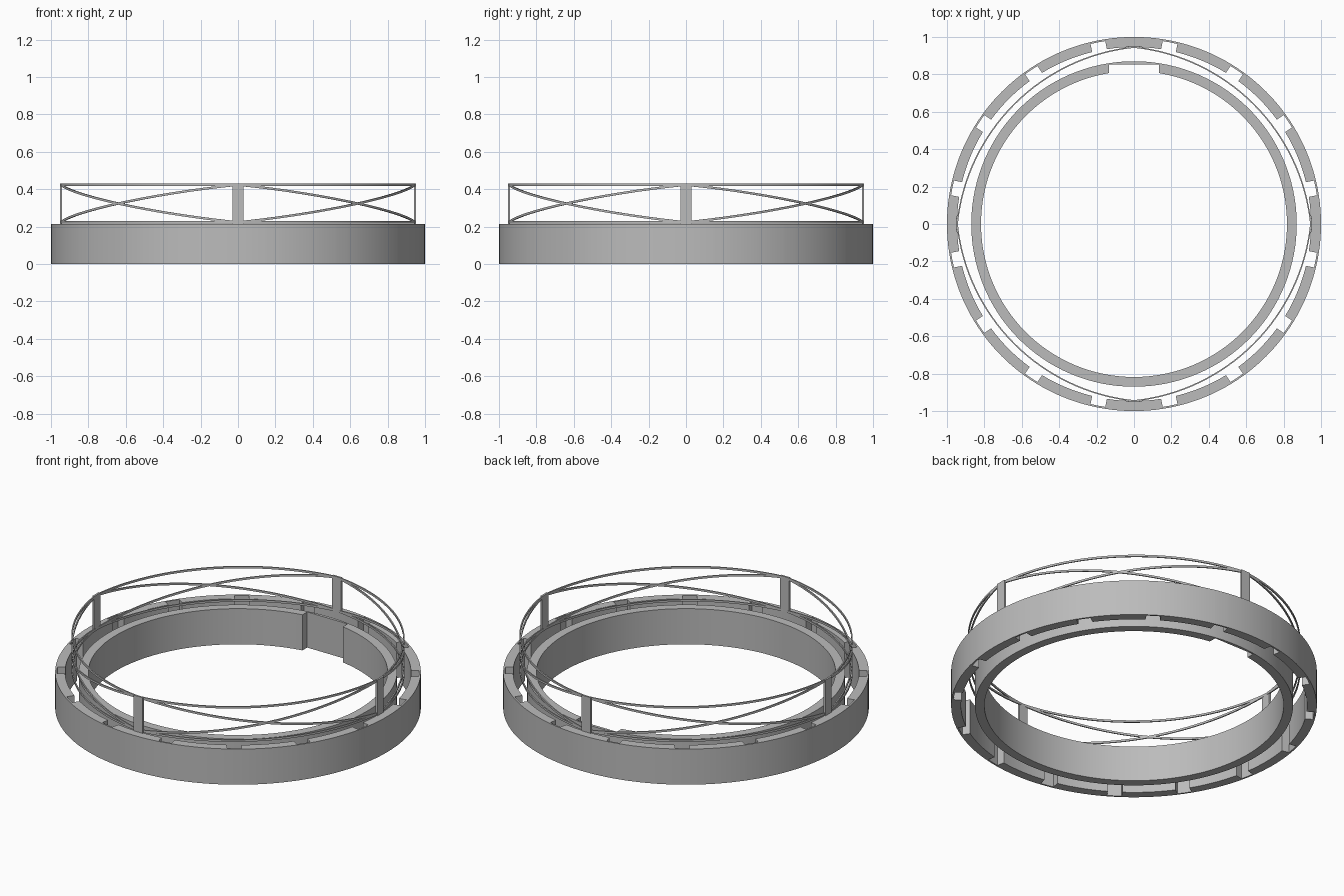
import bpy, bmesh
from math import sin, cos, asin, atan, pi, radians, sqrt
from mathutils import Vector, Matrix

cube = bpy.data.objects.get("Cube")
if cube:
    bpy.data.objects.remove(cube)

grey = bpy.data.materials.new("plain grey")
grey.use_nodes = True
grey.diffuse_color = (0.5, 0.5, 0.5, 1)
grey.node_tree.nodes["Principled BSDF"].inputs["Base Color"].default_value = (0.5, 0.5, 0.5, 1)


def finish(name, bm):
    bmesh.ops.recalc_face_normals(bm, faces=bm.faces)
    mesh = bpy.data.meshes.new(name)
    bm.to_mesh(mesh)
    bm.free()
    mesh.materials.append(grey)
    obj = bpy.data.objects.new(name, mesh)
    bpy.context.collection.objects.link(obj)
    bpy.ops.object.select_all(action='DESELECT')
    obj.select_set(True)
    bpy.context.view_layer.objects.active = obj
    bpy.ops.object.shade_smooth_by_angle(angle=radians(30))
    return obj


def band(bm, sections, closed):
    """Sweep a rectangular section: each entry is (angle, r_in, r_out, z_low, z_high)."""
    loops = []
    for a, r0, r1, z0, z1 in sections:
        loops.append([bm.verts.new((r * cos(a), r * sin(a), z))
                      for r, z in ((r0, z0), (r1, z0), (r1, z1), (r0, z1))])
    pairs = list(zip(loops, loops[1:]))
    if closed:
        pairs.append((loops[-1], loops[0]))
    else:
        bm.faces.new(loops[0])
        bm.faces.new(loops[-1])
    for p, q in pairs:
        for i in range(4):
            j = (i + 1) % 4
            bm.faces.new((p[i], p[j], q[j], q[i]))


H = 0.215          # height of both base rings

# Outer base ring: thin wall with sixteen inner notches
WALL, BLOCK, HALF = 0.99, 0.946, 0.04
step = pi / 8
sections = []
for k in range(16):
    c = (k + 0.5) * step
    w, b = asin(HALF / WALL), asin(HALF / BLOCK)
    for a in (-w, 0, w):
        sections.append((c + a, WALL, 1, 0, H))
    for i in range(9):
        sections.append((c + b + (step - 2 * b) * i / 8, BLOCK, 1, 0, H))
bm = bmesh.new()
band(bm, sections, True)
finish("outer_ring", bm)

# Inner base ring with one flat recess at the back
IN, OUT, FLAT, HALF_FLAT = 0.818, 0.87, 0.852, 0.135
edge_in, edge_flat = asin(HALF_FLAT / IN), atan(HALF_FLAT / FLAT)
sections = []
for i in range(9):
    d = edge_flat * (i / 4 - 1)
    sections.append((pi / 2 + d, FLAT / cos(d), OUT, 0, H))
for i in range(121):
    a = pi / 2 + edge_in + (2 * pi - 2 * edge_in) * i / 120
    sections.append((a, IN, OUT, 0, H))
bm = bmesh.new()
band(bm, sections, True)
finish("inner_ring", bm)

# Upper frame: four flattened arcs between posts
POST_R, OFFSET, ARC_R = 0.945, 0.11, 1.061
LOW, HIGH, BAR, THICK = 0.217, 0.43, 0.012, 0.007


def plan_radius(a):
    """Radius of the flattened quarter arc at an angle within the quarter."""
    s = OFFSET * (cos(a) + sin(a))
    return -s + sqrt(s * s + ARC_R ** 2 - 2 * OFFSET ** 2)


def frame_bar(bm, quarter, height):
    sections = []
    for i in range(33):
        a = pi / 2 * i / 32
        r, z = plan_radius(a), height(a)
        sections.append((a + quarter * pi / 2, r - THICK / 2, r + THICK / 2, z, z + BAR))
    band(bm, sections, False)


mid, swing = (LOW + HIGH - BAR) / 2, (HIGH - BAR - LOW) / 2
bars = {
    "lower_hoop": lambda a: LOW,
    "upper_hoop": lambda a: HIGH - BAR,
    "rising_braces": lambda a: mid + swing * (sin(a) - cos(a)),
    "falling_braces": lambda a: mid - swing * (sin(a) - cos(a)),
}
for name, height in bars.items():
    bm = bmesh.new()
    for quarter in range(4):
        frame_bar(bm, quarter, height)
    finish(name, bm)

# Four flat posts
bm = bmesh.new()
for k in range(4):
    place = (Matrix.Rotation(k * pi / 2, 4, 'Z')
             @ Matrix.Translation((POST_R + 0.001, 0, (H + HIGH) / 2))
             @ Matrix.Diagonal((0.011, 0.06, HIGH - H, 1)))
    bmesh.ops.create_cube(bm, size=1, matrix=place)
finish("posts", bm)
